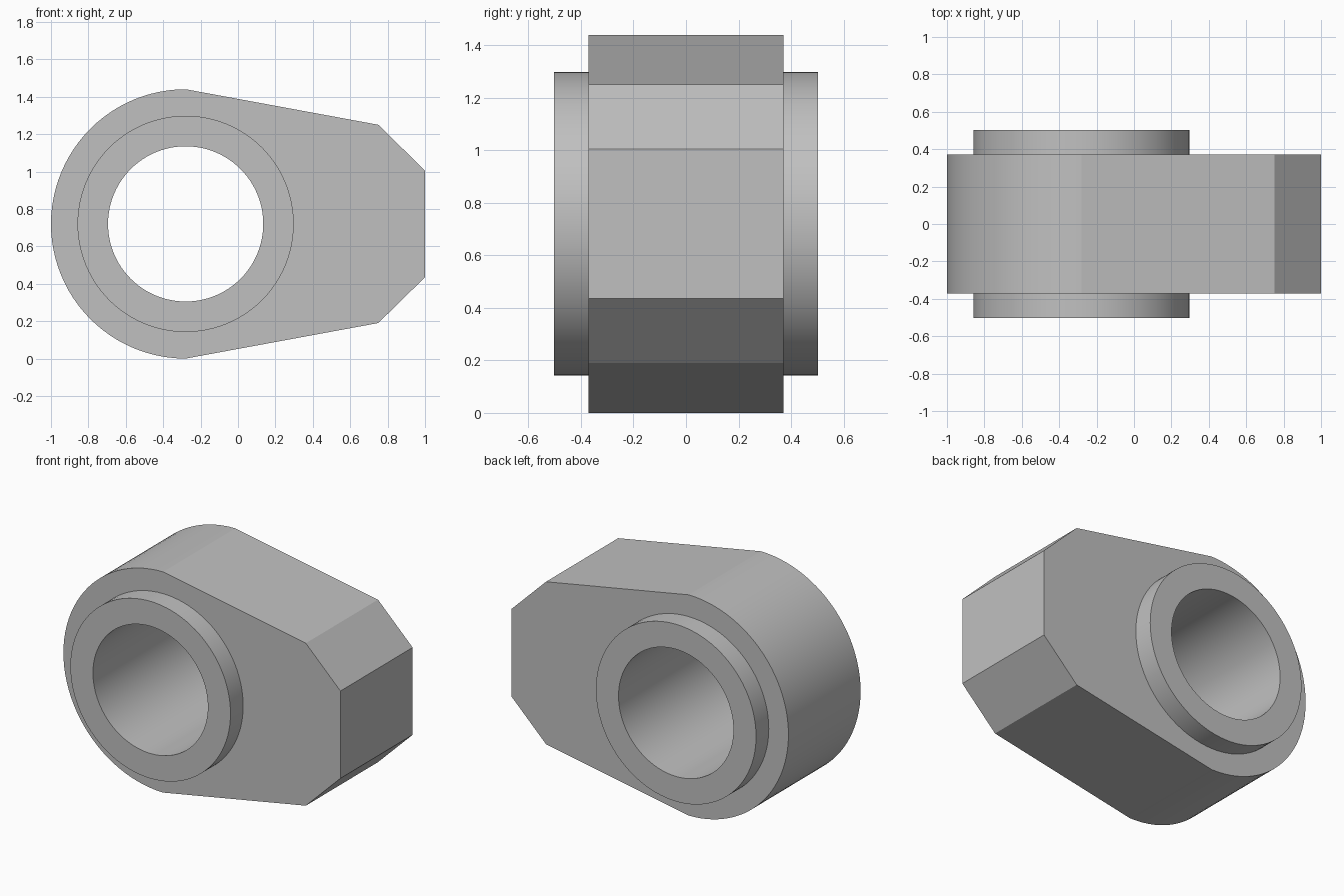
import bpy, bmesh
from math import sin, cos, pi

cube = bpy.data.objects.get("Cube")
if cube:
    bpy.data.objects.remove(cube, do_unlink=True)

CX, CZ = -0.28, 0.72            # bore axis
BODY_Y, SLEEVE_Y = 0.372, 0.503  # half widths
SEG = 96

grey = bpy.data.materials.new("plain grey")
grey.use_nodes = True
colour = (0.53, 0.53, 0.53, 1)
grey.diffuse_color = colour
grey.node_tree.nodes["Principled BSDF"].inputs["Base Color"].default_value = colour


def circle(r):
    return [(CX + r * cos(2 * pi * i / SEG), CZ + r * sin(2 * pi * i / SEG)) for i in range(SEG)]


def loop(bm, points, y):
    verts = [bm.verts.new((x, y, z)) for x, z in points]
    for a, b in zip(verts, verts[1:] + verts[:1]):
        bm.edges.new((a, b))
    return verts


def bridge(bm, a, b):
    n = len(a)
    for i in range(n):
        j = (i + 1) % n
        bm.faces.new((a[i], a[j], b[j], b[i]))


def finish(bm, name):
    bmesh.ops.recalc_face_normals(bm, faces=bm.faces[:])
    mesh = bpy.data.meshes.new(name)
    bm.to_mesh(mesh)
    bm.free()
    mesh.materials.append(grey)
    obj = bpy.data.objects.new(name, mesh)
    bpy.context.collection.objects.link(obj)
    bpy.ops.object.select_all(action="DESELECT")
    obj.select_set(True)
    bpy.context.view_layer.objects.active = obj
    bpy.ops.object.shade_smooth_by_angle(angle=0.13)


# Half-round outline tapering to a chamfered nose
nose = [(0.75, 0.19), (1.0, 0.435), (1.0, 1.005), (0.75, 1.25)]
arc = circle(0.72)[SEG // 4: 3 * SEG // 4 + 1]
outline = arc + nose

# One closed housing: nose body, raised collars and through bore
bm = bmesh.new()
sides = []
for s in (-1, 1):
    rim = loop(bm, outline, s * BODY_Y)
    root = loop(bm, circle(0.578), s * BODY_Y)
    edges = [e for e in bm.edges if all(v in rim or v in root for v in e.verts)]
    bmesh.ops.triangle_fill(bm, use_beauty=True, use_dissolve=False, edges=edges)
    collar = loop(bm, circle(0.578), s * SLEEVE_Y)
    bore = loop(bm, circle(0.415), s * SLEEVE_Y)
    bridge(bm, root, collar)
    bridge(bm, collar, bore)
    sides.append((rim, bore))
for front, back in zip(*sides):
    bridge(bm, front, back)
finish(bm, "bored_housing")
